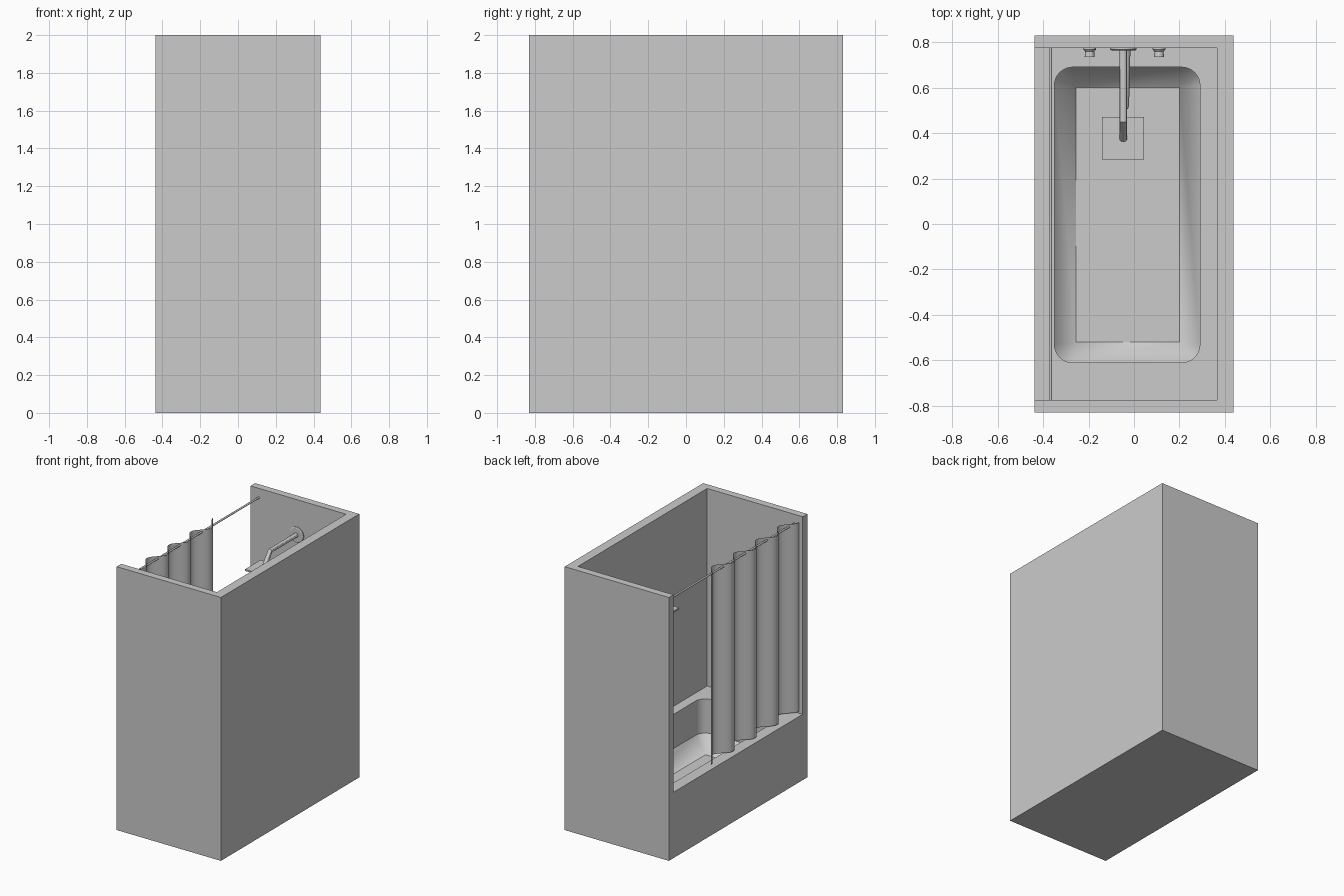
import bpy, bmesh, math
from mathutils import Vector

if "Cube" in bpy.data.objects:
    bpy.data.objects.remove(bpy.data.objects["Cube"])

X, Y = 0.4375, 0.83          # outer half sizes
WALL_Y = 0.775               # inner face of the end walls
AX = -0.047                  # x of the plumbing


def finish(name, bm, smooth=True):
    bmesh.ops.recalc_face_normals(bm, faces=bm.faces)
    me = bpy.data.meshes.new(name)
    bm.to_mesh(me)
    bm.free()
    ob = bpy.data.objects.new(name, me)
    bpy.context.collection.objects.link(ob)
    if smooth:
        smooth_obj(ob)
    return ob


def smooth_obj(ob):
    bpy.ops.object.select_all(action='DESELECT')
    bpy.context.view_layer.objects.active = ob
    ob.select_set(True)
    bpy.ops.object.shade_smooth_by_angle(angle=math.radians(30))


def box(name, lo, hi):
    bm = bmesh.new()
    bmesh.ops.create_cube(bm, size=1)
    for v in bm.verts:
        v.co = [l + (c + 0.5) * (h - l) for c, l, h in zip(v.co, lo, hi)]
    return finish(name, bm, False)


def lathe_y(name, x, z, profile, n=24):
    """Turned part on the tap wall; profile = (y, radius) pairs."""
    bm = bmesh.new()
    rings = [[bm.verts.new((x + r * math.cos(2 * math.pi * i / n), y,
                            z + r * math.sin(2 * math.pi * i / n)))
              for i in range(n)] for y, r in profile]
    for a, b in zip(rings, rings[1:]):
        for i in range(n):
            bm.faces.new((a[i], a[(i + 1) % n], b[(i + 1) % n], b[i]))
    bm.faces.new(rings[0])
    bm.faces.new(rings[-1])
    return finish(name, bm)


def tube(name, points, radius):
    cu = bpy.data.curves.new(name, 'CURVE')
    cu.dimensions = '3D'
    cu.bevel_depth = radius
    cu.bevel_resolution = 4
    cu.use_fill_caps = True
    sp = cu.splines.new('POLY')
    sp.points.add(len(points) - 1)
    for p, co in zip(sp.points, points):
        p.co = (*co, 1)
    ob = bpy.data.objects.new(name, cu)
    bpy.context.collection.objects.link(ob)
    bpy.ops.object.select_all(action='DESELECT')
    bpy.context.view_layer.objects.active = ob
    ob.select_set(True)
    bpy.ops.object.convert(target='MESH')
    smooth_obj(bpy.context.object)


def basin_cutter():
    """Rounded straight walls, then a chamfer down to a square floor."""
    x0, x1, y0, y1, r, n = -0.35, 0.29, -0.61, 0.69, 0.08, 8
    corners = [(x1 - r, y1 - r, 0), (x0 + r, y1 - r, 1),
               (x0 + r, y0 + r, 2), (x1 - r, y0 + r, 3)]
    outline = []
    for cx, cy, q in corners:
        for i in range(n + 1):
            a = math.pi / 2 * (q + i / n)
            outline.append((cx + r * math.cos(a), cy + r * math.sin(a)))
    bm = bmesh.new()
    top = [bm.verts.new((x, y, 0.7)) for x, y in outline]
    mid = [bm.verts.new((x, y, 0.24)) for x, y in outline]
    floor = [bm.verts.new((x, y, 0.12)) for x, y in
             ((0.20, 0.60), (-0.255, 0.60), (-0.255, -0.52), (0.20, -0.52))]
    m = len(outline)
    for i in range(m):
        j = (i + 1) % m
        bm.faces.new((top[i], top[j], mid[j], mid[i]))
        a, b = floor[i // (n + 1)], floor[j // (n + 1)]
        bm.faces.new((mid[i], mid[j], a) if a is b else (mid[i], mid[j], b, a))
    bm.faces.new(top)
    bm.faces.new(floor)
    return finish("basin_cutter", bm, False)


# Tub and three alcove walls, carved from one block
shell = box("tub_and_walls", (-X, -Y, 0), (X, Y, 2))
room = box("room_cutter", (-X - 0.2, -WALL_Y, 0.5), (0.365, WALL_Y, 2.2))
for cutter in (room, basin_cutter()):
    cutter.hide_render = True
    mod = shell.modifiers.new("cut", 'BOOLEAN')
    mod.operation, mod.solver, mod.object = 'DIFFERENCE', 'EXACT', cutter
    bpy.context.view_layer.objects.active = shell
    bpy.ops.object.modifier_apply(modifier=mod.name)
    bpy.data.objects.remove(cutter)
smooth_obj(shell)

# Curtain rod
lathe_y("curtain_rod", -0.368, 1.93, [(-WALL_Y, 0.007), (WALL_Y, 0.007)], 16)

# Curtain: a thin wavy sheet, four folds
bm = bmesh.new()
cols = []
steps = 80
for i in range(steps + 1):
    t = i / steps
    x = -0.368 - 0.042 * math.cos(8 * math.pi * t)
    y = -0.772 + 1.055 * t
    cols.append([bm.verts.new((x, y, z)) for z in (0.515, 1.95)])
for a, b in zip(cols, cols[1:]):
    bm.faces.new((a[0], b[0], b[1], a[1]))
finish("curtain", bm)

# Shower: wall flange, bent arm, square head
lathe_y("shower_flange", AX, 1.735, [(WALL_Y, 0.058), (0.768, 0.058), (0.764, 0.052)], 32)
tube("shower_arm", [(AX, WALL_Y, 1.735), (AX, 0.455, 1.735), (AX, 0.375, 1.63)], 0.017)
box("shower_head", (-0.14, 0.283, 1.622), (0.045, 0.47, 1.634))

# Taps either side of the spout
for side, x in (("left", -0.195), ("right", 0.11)):
    lathe_y(side + "_tap", x, 0.85,
            [(WALL_Y, 0.028), (0.768, 0.028), (0.758, 0.020), (0.735, 0.022)])

# Tub spout
lathe_y("tub_spout", -0.04, 0.68, [(WALL_Y, 0.024), (0.70, 0.023), (0.52, 0.018), (0.505, 0.013)])
